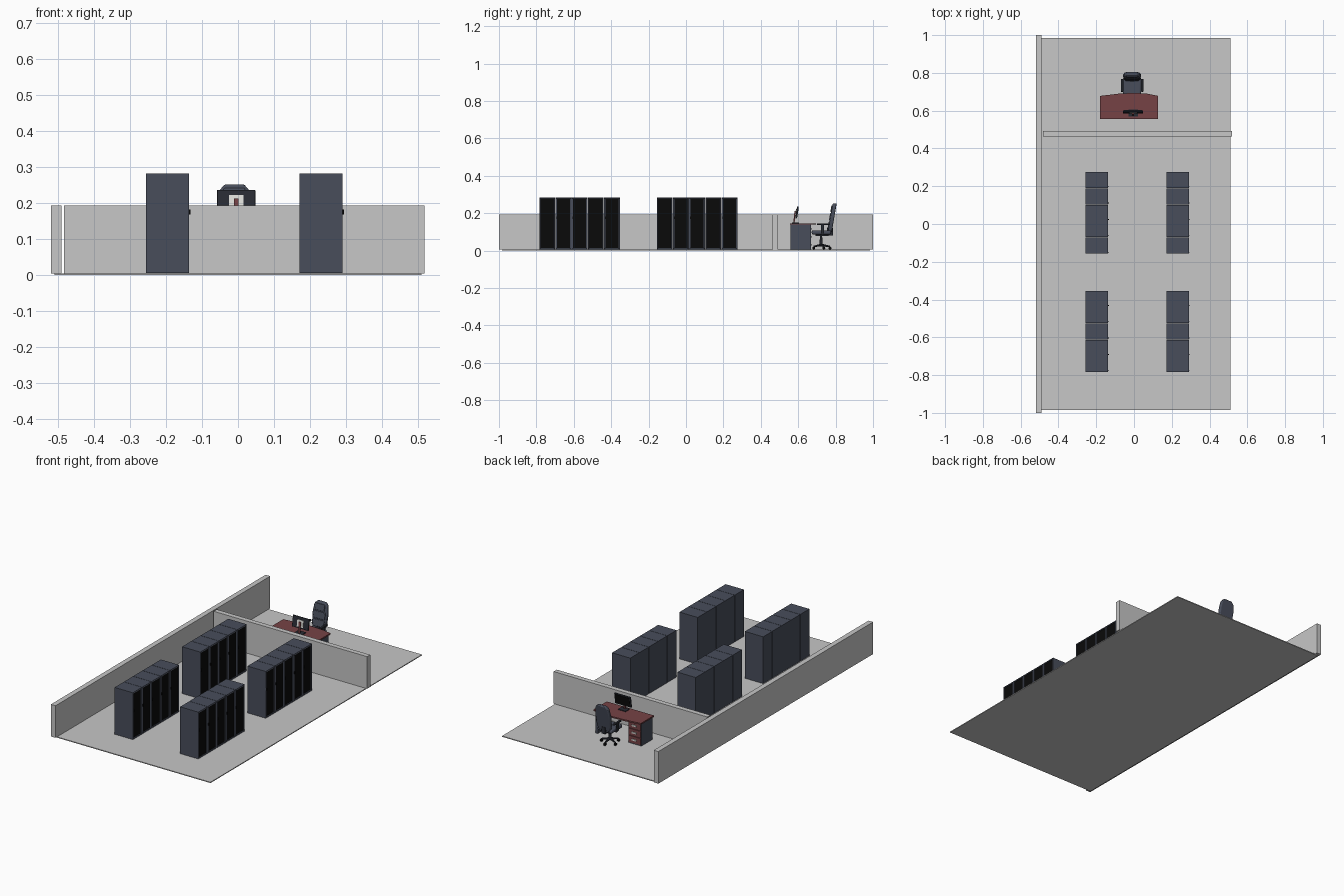
import bpy, bmesh, math
from mathutils import Vector, Matrix

if "Cube" in bpy.data.objects:
    bpy.data.objects.remove(bpy.data.objects["Cube"])

def material(name, r, g, b):
    m = bpy.data.materials.new(name)
    m.diffuse_color = (r, g, b, 1)
    m.use_nodes = True
    m.node_tree.nodes["Principled BSDF"].inputs["Base Color"].default_value = m.diffuse_color
    return m

GREY = material("light grey", 0.57, 0.57, 0.57)
SLATE = material("slate blue", 0.065, 0.075, 0.105)
BLACK = material("black", 0.003, 0.003, 0.003)
RED = material("dark red wood", 0.18, 0.055, 0.06)
WHITE = material("off white", 0.75, 0.75, 0.72)
DARK = material("charcoal", 0.022, 0.025, 0.034)

def finish(name, bm, mats, bevel=0, smooth=False):
    bmesh.ops.recalc_face_normals(bm, faces=bm.faces)
    me = bpy.data.meshes.new(name)
    bm.to_mesh(me)
    bm.free()
    for m in mats:
        me.materials.append(m)
    ob = bpy.data.objects.new(name, me)
    bpy.context.collection.objects.link(ob)
    if bevel:
        mod = ob.modifiers.new("round", "BEVEL")
        mod.width, mod.segments = bevel, 3
    if smooth:
        bpy.ops.object.select_all(action="DESELECT")
        bpy.context.view_layer.objects.active = ob
        ob.select_set(True)
        bpy.ops.object.shade_smooth_by_angle(angle=math.radians(40))
    return ob

def box(name, x, y, z, mat, bevel=0, rot=0):
    """Box from (min, max) ranges, tilted about x through its centre."""
    bm = bmesh.new()
    bmesh.ops.create_cube(bm, size=1)
    mid = Vector([(a + b) / 2 for a, b in (x, y, z)])
    size = [b - a for a, b in (x, y, z)]
    bm.transform(Matrix.Translation(mid) @ Matrix.Rotation(rot, 4, "X") @ Matrix.Diagonal((*size, 1)))
    return finish(name, bm, [mat], bevel, bevel > 0)

def cylinder(name, a, b, r1, r2, mat, sides=16):
    a, b = Vector(a), Vector(b)
    bm = bmesh.new()
    bmesh.ops.create_cone(bm, cap_ends=True, segments=sides, radius1=r1, radius2=r2, depth=(b - a).length)
    rot = (b - a).to_track_quat("Z", "Y").to_matrix().to_4x4()
    bm.transform(Matrix.Translation((a + b) / 2) @ rot)
    return finish(name, bm, [mat], 0, True)

def prism(name, pts, offset, mat, bevel=0):
    """Closed outline of 3D points, extruded by offset."""
    bm = bmesh.new()
    f = bm.faces.new([bm.verts.new(p) for p in pts])
    ext = bmesh.ops.extrude_face_region(bm, geom=[f])
    bmesh.ops.translate(bm, vec=offset, verts=[v for v in ext["geom"] if isinstance(v, bmesh.types.BMVert)])
    return finish(name, bm, [mat], bevel, bevel > 0)

# Room
box("floor", (-0.51, 0.51), (-0.985, 0.985), (0, 0.005), GREY)
box("side_wall", (-0.52, -0.49), (-1, 1), (0.005, 0.194), GREY)
box("partition_wall", (-0.483, 0.518), (0.463, 0.492), (0.005, 0.194), GREY)

# Server rack: cabinet with a recessed black door panel on its +x face
def rack_mesh():
    bm = bmesh.new()
    bmesh.ops.create_cube(bm, size=1)
    bm.transform(Matrix.Translation((0, 0, 0.1445)) @ Matrix.Diagonal((0.119, 0.0845, 0.276, 1)))
    bm.faces.ensure_lookup_table()
    front = max(bm.faces, key=lambda f: f.calc_center_median().x)
    bmesh.ops.inset_region(bm, faces=[front], thickness=0.003, depth=0)
    bmesh.ops.inset_region(bm, faces=[front], thickness=0.001, depth=-0.002)
    bmesh.ops.inset_region(bm, faces=[front], thickness=0.006, depth=0.002)
    bmesh.ops.inset_region(bm, faces=[front], thickness=0.0005, depth=-0.003)
    front.material_index = 1
    # handle on the door edge
    h = bmesh.ops.create_cube(bm, size=1, matrix=Matrix.Translation((0.061, -0.035, 0.175))
                              @ Matrix.Diagonal((0.006, 0.004, 0.014, 1)))
    for f in {f for v in h["verts"] for f in v.link_faces}:
        f.material_index = 1
    return bm

rack = finish("server_rack", rack_mesh(), [SLATE, BLACK])
first = True
for x in (-0.196, 0.231):
    for y0 in (-0.785, -0.157):
        for i in range(5):
            ob = rack if first else bpy.data.objects.new("server_rack", rack.data)
            if not first:
                bpy.context.collection.objects.link(ob)
            first = False
            ob.location = (x, y0 + 0.043 + i * 0.0865, 0)

# Desk
top = [(-0.18, 0.555), (0.128, 0.555), (0.128, 0.678), (0.07, 0.69), (0.0, 0.694), (-0.08, 0.69), (-0.18, 0.678)]
prism("desk_top", [(x, y, 0.138) for x, y in top], (0, 0, 0.008), RED)
box("desk_end_panel", (0.108, 0.122), (0.56, 0.667), (0.005, 0.138), SLATE)
box("drawer_pedestal", (-0.174, -0.09), (0.56, 0.664), (0.005, 0.138), SLATE)
for i in range(3):
    z = 0.012 + i * 0.042
    box("drawer_front", (-0.172, -0.092), (0.664, 0.669), (z, z + 0.039), RED)
    box("drawer_handle", (-0.147, -0.117), (0.669, 0.674), (z + 0.016, z + 0.024), WHITE)

# Monitor
MX = -0.005
box("monitor_case", (MX - 0.053, MX + 0.053), (0.589, 0.597), (0.172, 0.237), DARK, 0.002, -0.15)
box("monitor_screen", (MX - 0.047, MX + 0.047), (0.5965, 0.599), (0.178, 0.231), BLACK, 0, -0.15)
box("monitor_back_panel", (MX - 0.02, MX + 0.02), (0.585, 0.590), (0.182, 0.222), WHITE, 0, -0.15)
box("monitor_neck", (MX - 0.006, MX + 0.006), (0.577, 0.584), (0.148, 0.212), RED, 0, -0.1)
box("monitor_foot", (MX - 0.025, MX + 0.025), (0.568, 0.605), (0.146, 0.15), DARK)

# Office chair
CX, CY = -0.01, 0.722
for i in range(5):
    a = math.radians(90 + 72 * i)
    ex, ey = CX + 0.048 * math.cos(a), CY + 0.048 * math.sin(a)
    cylinder("base_leg", (CX, CY, 0.03), (ex, ey, 0.022), 0.007, 0.004, DARK, 8)
    cylinder("caster", (ex - 0.005, ey, 0.013), (ex + 0.005, ey, 0.013), 0.008, 0.008, BLACK, 12)
cylinder("gas_column", (CX, CY, 0.025), (CX, CY, 0.085), 0.008, 0.006, DARK)
box("seat_plate", (CX - 0.025, CX + 0.025), (CY - 0.03, CY + 0.04), (0.078, 0.086), DARK)
box("seat_cushion", (CX - 0.048, CX + 0.048), (0.672, 0.775), (0.086, 0.108), SLATE, 0.008)

# Backrest: lean is part of the outline
def back_outline(half):
    return [(CX + s * w, 0.757 + (z - 0.09) * 0.17, z) for s, w, z in half]
right = [(1, 0.034, 0.098), (1, 0.044, 0.125), (1, 0.047, 0.19), (1, 0.041, 0.236), (1, 0.027, 0.252)]
outline = right + [(-1, w, z) for _, w, z in reversed(right)]
prism("backrest", back_outline(outline), (0, 0.021, 0), SLATE, 0.005)
for z0, z1, w in ((0.115, 0.155, 0.036), (0.16, 0.2, 0.038), (0.205, 0.242, 0.03)):
    y = 0.757 + ((z0 + z1) / 2 - 0.09) * 0.17
    box("back_cushion", (CX - w, CX + w), (y - 0.005, y + 0.006), (z0, z1), SLATE, 0.004, -0.17)
box("back_bracket", (CX - 0.012, CX + 0.012), (0.755, 0.785), (0.08, 0.12), DARK)

# Armrests
for s in (-1, 1):
    x = CX + s * 0.053
    box("arm_pad", (x - 0.007, x + 0.007), (0.7, 0.768), (0.136, 0.144), DARK, 0.003)
    box("arm_post", (x - 0.004, x + 0.004), (0.722, 0.738), (0.09, 0.138), DARK)
    box("arm_bracket", (min(x, CX + s * 0.03), max(x, CX + s * 0.03)), (0.722, 0.738), (0.084, 0.092), DARK)
